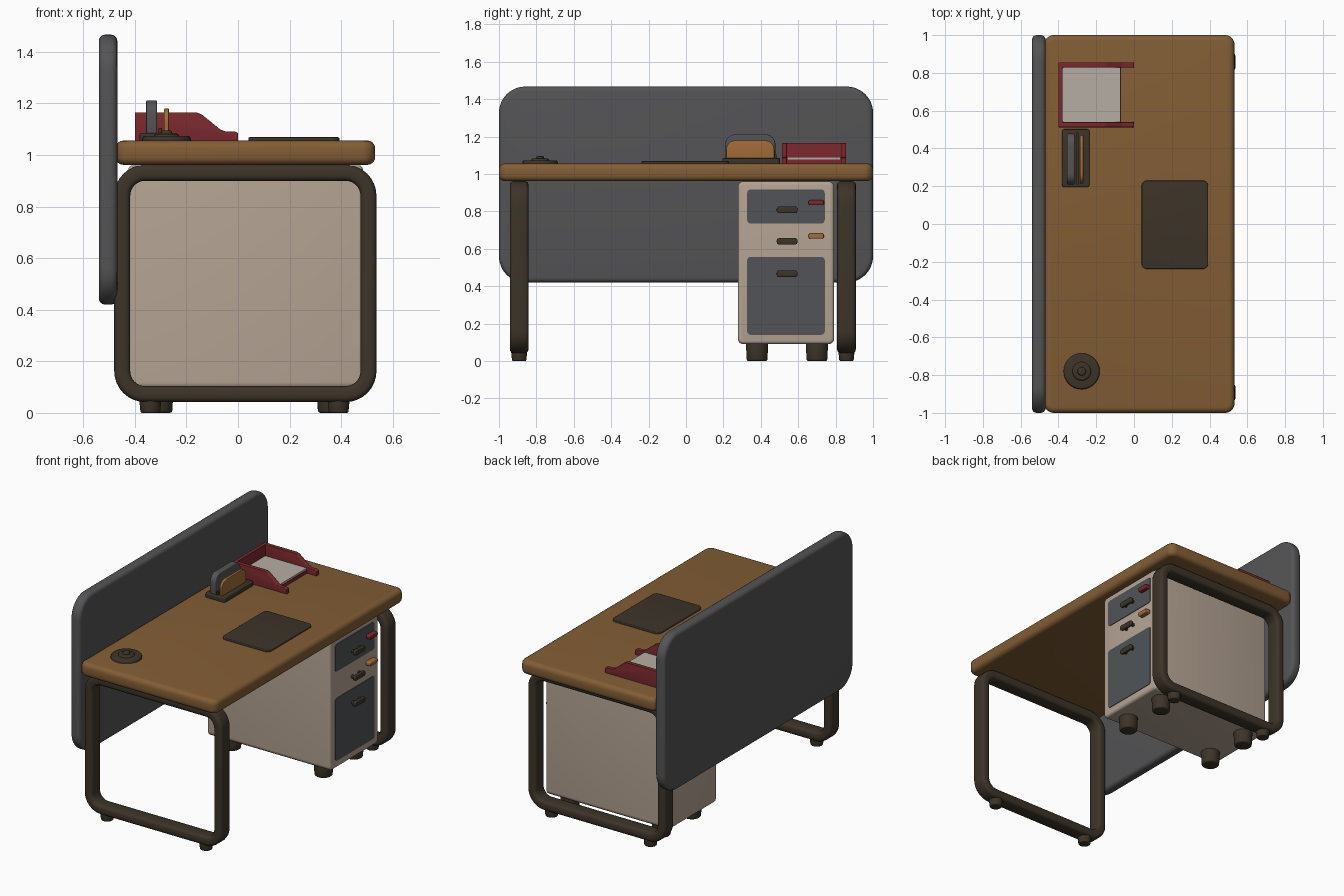
import bpy, bmesh, math
from mathutils import Vector

if "Cube" in bpy.data.objects:
    bpy.data.objects.remove(bpy.data.objects["Cube"])


def mat(name, r, g, b):
    m = bpy.data.materials.new(name)
    m.diffuse_color = (r, g, b, 1)
    m.use_nodes = True
    m.node_tree.nodes["Principled BSDF"].inputs["Base Color"].default_value = m.diffuse_color
    return m


WOOD = mat("wood", 0.225, 0.110, 0.036)
GREY = mat("grey_fabric", 0.088, 0.088, 0.092)
SLATE = mat("drawer_grey", 0.082, 0.088, 0.098)
DARK = mat("dark_brown", 0.046, 0.034, 0.022)
CREAM = mat("cream", 0.46, 0.37, 0.295)
PAPER = mat("paper", 0.47, 0.42, 0.37)
RED = mat("red", 0.20, 0.022, 0.027)
AMBER = mat("amber", 0.36, 0.15, 0.04)


def finish(bm, name, material):
    bmesh.ops.recalc_face_normals(bm, faces=bm.faces)
    me = bpy.data.meshes.new(name)
    bm.to_mesh(me)
    bm.free()
    ob = bpy.data.objects.new(name, me)
    bpy.context.collection.objects.link(ob)
    me.materials.append(material)
    bpy.ops.object.select_all(action='DESELECT')
    ob.select_set(True)
    bpy.context.view_layer.objects.active = ob
    bpy.ops.object.shade_smooth_by_angle(angle=math.radians(40))
    return ob


def outline(a0, a1, b0, b1, r, inset=0.0, n=8):
    """Rounded rectangle in 2D; r may be one radius or four (--, +-, ++, -+)."""
    rs = r if isinstance(r, tuple) else (r,) * 4
    pts = []
    corners = [(a0, b0, 1, 1), (a1, b0, -1, 1), (a1, b1, -1, -1), (a0, b1, 1, -1)]
    for k, ((a, b, sa, sb), rad) in enumerate(zip(corners, rs)):
        ca, cb = a + sa * rad, b + sb * rad
        if rad == 0:
            pts.append((a, b))
            continue
        for i in range(n + 1):
            t = math.pi * (1 + 0.5 * (k + i / n))
            pts.append((ca + (rad - inset) * math.cos(t), cb + (rad - inset) * math.sin(t)))
    return pts


def place(axis, a, b, c):
    return {'x': Vector((c, a, b)), 'y': Vector((a, c, b)), 'z': Vector((a, b, c))}[axis]


def slab(name, material, axis, pts, c0, c1, bevel=0.0):
    """Extrude a 2D outline along an axis and round the rims."""
    bm = bmesh.new()
    lo = [bm.verts.new(place(axis, a, b, c0)) for a, b in pts]
    hi = [bm.verts.new(place(axis, a, b, c1)) for a, b in pts]
    bm.faces.new(lo)
    bm.faces.new(hi)
    n = len(pts)
    for i in range(n):
        j = (i + 1) % n
        bm.faces.new((lo[i], lo[j], hi[j], hi[i]))
    bmesh.ops.recalc_face_normals(bm, faces=bm.faces)
    if bevel:
        rims = [e for e in bm.edges if e.calc_face_angle(0) > math.radians(60)]
        bmesh.ops.bevel(bm, geom=rims, offset=bevel, segments=4, profile=0.5, affect='EDGES')
    return finish(bm, name, material)


def cylinder(name, material, x, y, z0, z1, r_bottom, r_top, bevel=0.006):
    bm = bmesh.new()
    bmesh.ops.create_cone(bm, cap_ends=True, segments=28, radius1=r_bottom, radius2=r_top, depth=z1 - z0)
    bmesh.ops.translate(bm, verts=bm.verts, vec=(x, y, (z0 + z1) / 2))
    rims = [e for e in bm.edges if e.calc_face_angle(0) > math.radians(50)]
    bmesh.ops.bevel(bm, geom=rims, offset=bevel, segments=3, profile=0.5, affect='EDGES')
    return finish(bm, name, material)


def loop_frame(name, y0, y1):
    """Rounded bar section swept round a closed rounded rectangle."""
    bm = bmesh.new()
    section = outline(0, 0.062, y0, y1, 0.02, n=3)
    rings = [[bm.verts.new((x, y, z)) for x, z in outline(-0.48, 0.537, 0.042, 0.962, 0.12, inset=d)]
             for d, y in section]
    for k in range(len(rings)):
        p, q = rings[k], rings[(k + 1) % len(rings)]
        for i in range(len(p)):
            j = (i + 1) % len(p)
            bm.faces.new((p[i], p[j], q[j], q[i]))
    return finish(bm, name, DARK)


# Desk top and privacy screen
slab("table_top", WOOD, 'z', outline(-0.475, 0.532, -1, 1, 0.05), 0.962, 1.056, 0.03)
slab("privacy_screen", GREY, 'x', outline(-1, 1, 0.42, 1.467, 0.14, n=12), -0.54, -0.468, 0.025)

# Leg frames with feet
for side, y0, y1 in (("left", -0.942, -0.842), ("right", 0.808, 0.908)):
    loop_frame(side + "_leg_frame", y0, y1)
    for i, x in enumerate((-0.34, 0.39)):
        cylinder(f"{side}_leg_foot_{i}", DARK, x, (y0 + y1) / 2, 0, 0.06, 0.038, 0.044)

# Drawer cabinet with feet
slab("cabinet", CREAM, 'x', outline(0.277, 0.792, 0.09, 0.96, 0.03), -0.425, 0.485, 0.018)
for i, x in enumerate((-0.31, 0.365)):
    for j, y in enumerate((0.38, 0.70)):
        cylinder(f"cabinet_foot_{i}_{j}", DARK, x, y, 0, 0.10, 0.055, 0.06, 0.01)

# Drawer fronts, pulls and tabs
slab("top_drawer_front", SLATE, 'x', outline(0.327, 0.742, 0.735, 0.917, 0.02), 0.48, 0.489)
slab("bottom_drawer_front", SLATE, 'x', outline(0.327, 0.742, 0.14, 0.557, 0.02), 0.48, 0.489)
for i, z in enumerate((0.808, 0.64, 0.467)):
    slab(f"drawer_pull_{i}", DARK, 'x', outline(0.485, 0.597, z - 0.018, z + 0.018, 0.016), 0.505, 0.525, 0.006)
    for j, y in enumerate((0.508, 0.574)):
        slab(f"pull_post_{i}_{j}", DARK, 'x', outline(y - 0.01, y + 0.01, z - 0.01, z + 0.01, 0.006), 0.48, 0.51)
for name, m, z in (("red_tab", RED, 0.847), ("amber_tab", AMBER, 0.668)):
    slab(name, m, 'x', outline(0.655, 0.737, z - 0.014, z + 0.014, 0.01), 0.48, 0.518, 0.005)

# Desk mat
slab("desk_mat", DARK, 'z', outline(0.04, 0.393, -0.238, 0.23, 0.03), 1.05, 1.069, 0.005)

# Paper tray: sloping sides, back, floor and paper
profile = [(-0.40, 1.05), (0, 1.05), (0, 1.085), (-0.012, 1.092), (-0.05, 1.092),
           (-0.07, 1.10), (-0.14, 1.157), (-0.16, 1.165), (-0.40, 1.165)]
for side, y0 in (("left", 0.512), ("right", 0.828)):
    slab(f"tray_{side}_wall", RED, 'y', profile, y0, y0 + 0.028, 0.004)
slab("tray_back", RED, 'x', outline(0.52, 0.85, 1.05, 1.165, 0.004), -0.40, -0.378)
slab("tray_floor", RED, 'z', outline(-0.39, -0.07, 0.52, 0.85, 0.004), 1.05, 1.078)
slab("paper_sheet", PAPER, 'z', outline(-0.378, -0.072, 0.54, 0.828, 0.004), 1.078, 1.09)

# Upright holder with two rounded plates
slab("holder_base", DARK, 'z', outline(-0.382, -0.235, 0.195, 0.502, 0.015), 1.05, 1.085, 0.006)
slab("holder_grey_plate", GREY, 'x', outline(0.21, 0.478, 1.07, 1.212, (0, 0, 0.055, 0.055)), -0.356, -0.314, 0.006)
slab("holder_wood_plate", AMBER, 'x', outline(0.215, 0.472, 1.07, 1.18, (0, 0, 0.05, 0.05)), -0.287, -0.268, 0.004)
slab("holder_rail", DARK, 'z', outline(-0.308, -0.294, 0.21, 0.485, 0.005), 1.07, 1.105)

# Cable grommet
cylinder("grommet_disc", DARK, -0.277, -0.78, 1.05, 1.073, 0.097, 0.092)
cylinder("grommet_ring", DARK, -0.277, -0.78, 1.065, 1.082, 0.052, 0.046)
cylinder("grommet_knob", DARK, -0.277, -0.78, 1.075, 1.095, 0.024, 0.02)
